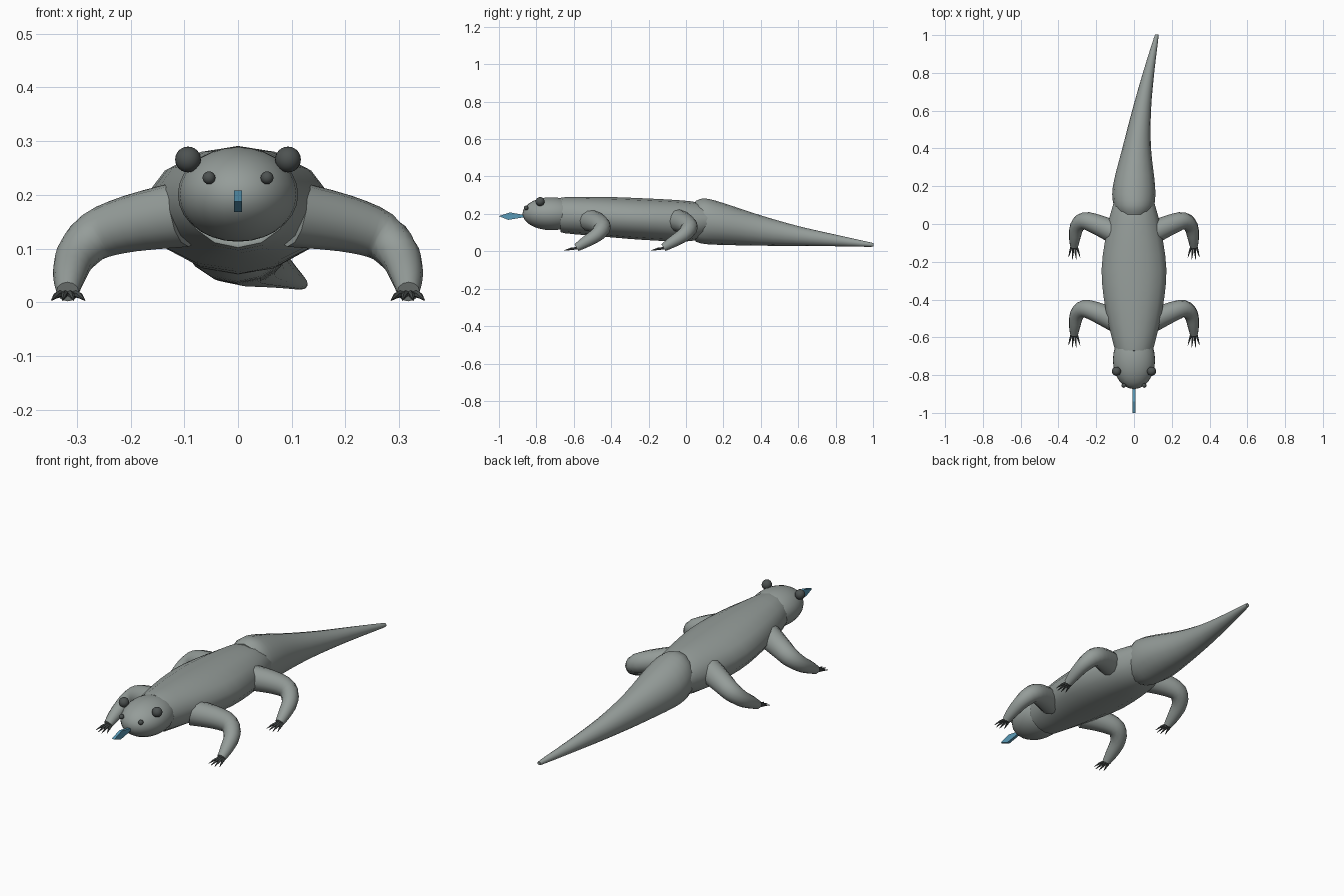
import bpy, bmesh, math
from mathutils import Vector

if "Cube" in bpy.data.objects:
    bpy.data.objects.remove(bpy.data.objects["Cube"], do_unlink=True)


def material(name, rgb):
    m = bpy.data.materials.new(name)
    m.use_nodes = True
    m.diffuse_color = (*rgb, 1)
    m.node_tree.nodes["Principled BSDF"].inputs["Base Color"].default_value = (*rgb, 1)
    return m


SKIN = material("grey_skin", (0.30, 0.335, 0.32))
DARK = material("dark_grey", (0.075, 0.085, 0.083))
BLUE = material("tongue_blue", (0.10, 0.32, 0.47))


def finish(name, bm, mat, smooth=True):
    bmesh.ops.recalc_face_normals(bm, faces=bm.faces)
    me = bpy.data.meshes.new(name)
    bm.to_mesh(me)
    bm.free()
    me.materials.append(mat)
    ob = bpy.data.objects.new(name, me)
    bpy.context.collection.objects.link(ob)
    if smooth:
        bpy.ops.object.select_all(action='DESELECT')
        ob.select_set(True)
        bpy.context.view_layer.objects.active = ob
        bpy.ops.object.shade_smooth_by_angle(angle=math.radians(40))
    return ob


def refine(rows, steps):
    """Smooth in-between rows with a Catmull-Rom curve."""
    rows = [Vector(r) for r in rows]
    out = []
    for i in range(len(rows) - 1):
        a, b, c, d = rows[max(i - 1, 0)], rows[i], rows[i + 1], rows[min(i + 2, len(rows) - 1)]
        for k in range(steps):
            t = k / steps
            out.append(b + (c - a) * (t / 2) + (a * 2 - b * 5 + c * 4 - d) * (t * t / 2)
                       + (b * 3 - a - c * 3 + d) * (t ** 3 / 2))
    return out + [rows[-1]]


def loft(name, rows, sides, mat, steps=3, axis=None):
    """Rows hold x, y, z, half width, half height."""
    rows = refine(rows, steps)
    bm = bmesh.new()
    rings = []
    for i, r in enumerate(rows):
        c = Vector(r[:3])
        ahead, behind = rows[min(i + 1, len(rows) - 1)], rows[max(i - 1, 0)]
        t = axis or (Vector(ahead[:3]) - Vector(behind[:3])).normalized()
        side = t.cross(Vector((0, 0, 1))).normalized()
        up = side.cross(t)
        ring = []
        for k in range(sides):
            a = math.tau * k / sides
            ring.append(bm.verts.new(c + side * (math.sin(a) * r[3]) + up * (math.cos(a) * r[4])))
        rings.append(ring)
    for p, q in zip(rings, rings[1:]):
        for k in range(sides):
            n = (k + 1) % sides
            bm.faces.new((p[k], p[n], q[n], q[k]))
    bm.faces.new(rings[0])
    bm.faces.new(rings[-1])
    return finish(name, bm, mat)


def ball(name, centre, size, mat, seg=20):
    bm = bmesh.new()
    bmesh.ops.create_uvsphere(bm, u_segments=seg, v_segments=seg // 2 + 2, radius=1)
    for v in bm.verts:
        v.co = Vector([v.co[i] * size[i] + centre[i] for i in range(3)])
    return finish(name, bm, mat)


ALONG = Vector((0, 1, 0))

# Trunk
loft("body", [
    (0, -0.67, 0.195, 0.095, 0.085),
    (0, -0.65, 0.193, 0.108, 0.096),
    (0, -0.45, 0.185, 0.155, 0.106),
    (0, -0.24, 0.173, 0.176, 0.111),
    (0, -0.02, 0.162, 0.145, 0.110),
    (0, 0.08, 0.162, 0.120, 0.095),
    (0, 0.13, 0.165, 0.105, 0.068),
], 14, SKIN, axis=ALONG)

# Tail curving to the left
loft("tail", [
    (0, 0.05, 0.160, 0.085, 0.108),
    (0, 0.10, 0.161, 0.108, 0.122),
    (0, 0.20, 0.146, 0.112, 0.112),
    (0.014, 0.40, 0.111, 0.076, 0.081),
    (0.040, 0.60, 0.082, 0.050, 0.053),
    (0.077, 0.80, 0.058, 0.030, 0.031),
    (0.117, 0.985, 0.036, 0.012, 0.012),
    (0.119, 1.00, 0.035, 0.006, 0.007),
], 16, SKIN, axis=ALONG)

# Head
ball("head", (0, -0.72, 0.201), (0.112, 0.154, 0.088), SKIN, 24)

# Tongue
bm = bmesh.new()
outline = [(-1.0, 0.188), (-0.94, 0.208), (-0.86, 0.193), (-0.86, 0.183), (-0.95, 0.168)]
face = bm.faces.new([bm.verts.new((-0.007, y, z)) for y, z in outline])
new = bmesh.ops.extrude_face_region(bm, geom=[face])["geom"]
for v in new:
    if isinstance(v, bmesh.types.BMVert):
        v.co.x = 0.007
finish("tongue", bm, BLUE, smooth=False)

# Mirrored eyes, nostrils, legs and claws
for s, label in ((1, "left"), (-1, "right")):
    ball("eye_" + label, (0.093 * s, -0.78, 0.266), (0.024,) * 3, DARK)
    ball("nostril_" + label, (0.054 * s, -0.855, 0.232), (0.012,) * 3, DARK, 12)
    for shift, place in ((0, "front"), (0.465, "hind")):
        tag = place + "_" + label
        leg = [(0.10, -0.51, 0.165, 0.062), (0.20, -0.466, 0.147, 0.053),
               (0.265, -0.449, 0.124, 0.046), (0.302, -0.480, 0.086, 0.038),
               (0.314, -0.540, 0.048, 0.030), (0.317, -0.585, 0.020, 0.021)]
        loft("leg_" + tag, [(x * s, y + shift, z, r, r) for x, y, z, r in leg], 12, SKIN)
        for k in range(4):
            f = (k - 1.5) / 1.5
            root = Vector(((0.317 + 0.011 * f) * s, -0.575 + shift, 0.017))
            tip = Vector(((0.316 + 0.031 * f) * s, -0.66 + 0.018 * abs(f) + shift, 0.004))
            mid = root.lerp(tip, 0.5) + Vector((0, 0, 0.003))
            loft("claw_%s_%d" % (tag, k + 1),
                 [(*root, 0.007, 0.007), (*mid, 0.006, 0.006), (*tip, 0.001, 0.001)],
                 6, DARK, steps=1)
